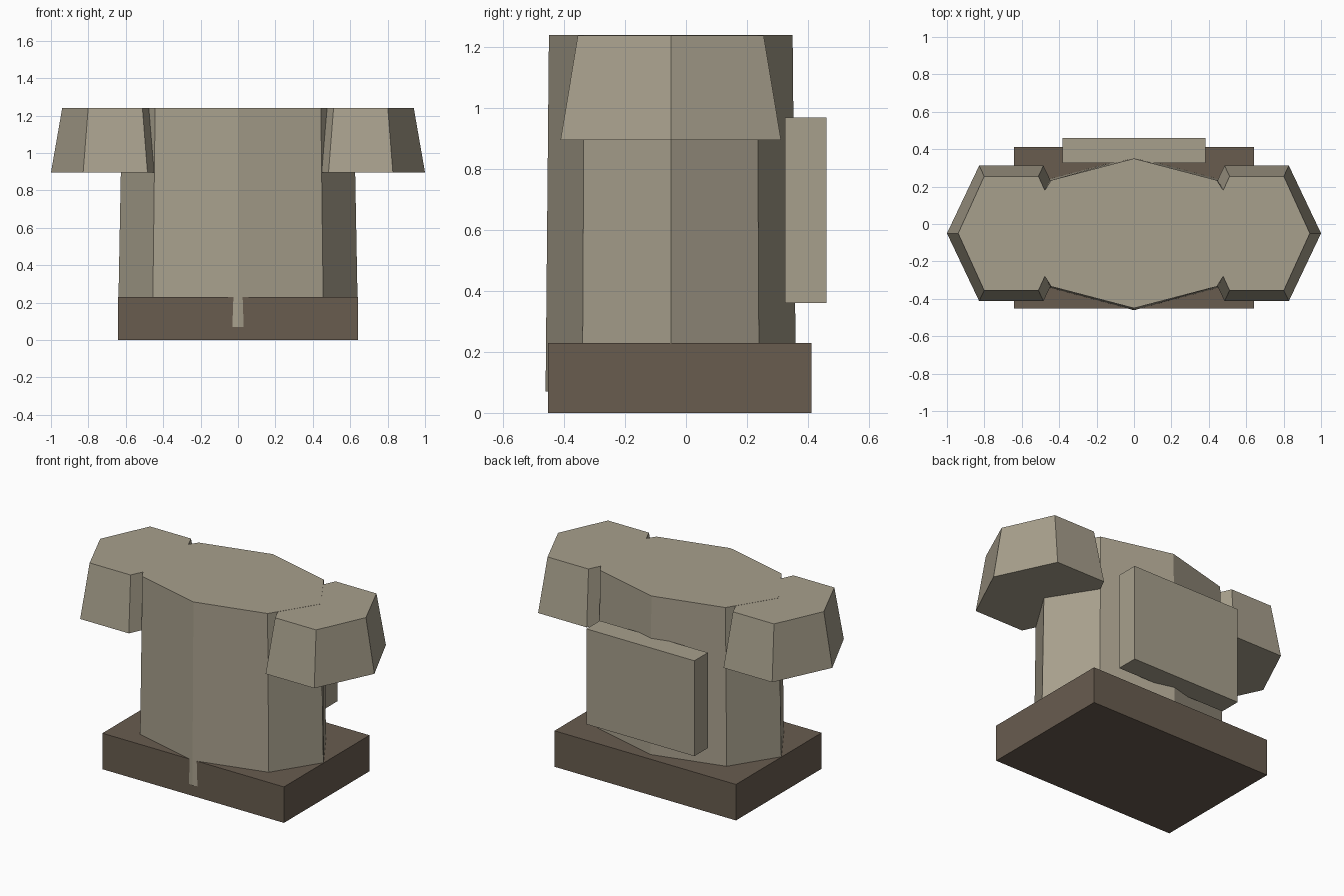
import bpy, bmesh

cube = bpy.data.objects.get("Cube")
if cube:
    bpy.data.objects.remove(cube, do_unlink=True)


def material(name, rgb):
    mat = bpy.data.materials.new(name)
    mat.use_nodes = True
    mat.diffuse_color = (*rgb, 1)
    mat.node_tree.nodes["Principled BSDF"].inputs["Base Color"].default_value = (*rgb, 1)
    return mat


khaki = material("khaki", (0.39, 0.35, 0.265))
brown = material("dark brown", (0.14, 0.107, 0.078))


def loft(name, bottom, top, z0, z1, mat):
    """Closed flat-sided solid between two matching outlines."""
    bm = bmesh.new()
    low = [bm.verts.new((x, y, z0)) for x, y in bottom]
    high = [bm.verts.new((x, y, z1)) for x, y in top]
    bm.faces.new(low)
    bm.faces.new(high)
    n = len(low)
    for i in range(n):
        j = (i + 1) % n
        bm.faces.new((low[i], low[j], high[j], high[i]))
    bmesh.ops.recalc_face_normals(bm, faces=bm.faces)
    mesh = bpy.data.meshes.new(name)
    bm.to_mesh(mesh)
    bm.free()
    mesh.materials.append(mat)
    obj = bpy.data.objects.new(name, mesh)
    bpy.context.collection.objects.link(obj)
    return obj


def rect(x, y0, y1):
    return [(-x, y0), (x, y0), (x, y1), (-x, y1)]


def octagon(tip_x, side_x, tip_y, side_y, cy=-0.05):
    return [(0, cy - tip_y), (side_x, cy - side_y), (tip_x, cy), (side_x, cy + side_y),
            (0, cy + tip_y), (-side_x, cy + side_y), (-tip_x, cy), (-side_x, cy - side_y)]


def hexagon(cx, tip, flat, half, cy=-0.05):
    return [(cx - tip, cy), (cx - flat, cy - half), (cx + flat, cy - half),
            (cx + tip, cy), (cx + flat, cy + half), (cx - flat, cy + half)]


# Base slab
loft("base", rect(0.642, -0.453, 0.412), rect(0.642, -0.453, 0.412), 0, 0.23, brown)

# Slightly tapered torso, its front ridge showing through the slab
loft("torso", octagon(0.642, 0.457, 0.411, 0.29), octagon(0.62, 0.443, 0.40, 0.284),
     0.07, 1.24, khaki)

# Flared shoulder blocks
for side, sign in (("left", 1), ("right", -1)):
    loft(side + "_shoulder", hexagon(sign * 0.656, 0.344, 0.172, 0.362),
         hexagon(sign * 0.656, 0.284, 0.145, 0.305), 0.895, 1.239, khaki)

# Backpack
loft("backpack", rect(0.382, 0.325, 0.461), rect(0.382, 0.325, 0.461), 0.36, 0.97, khaki)
